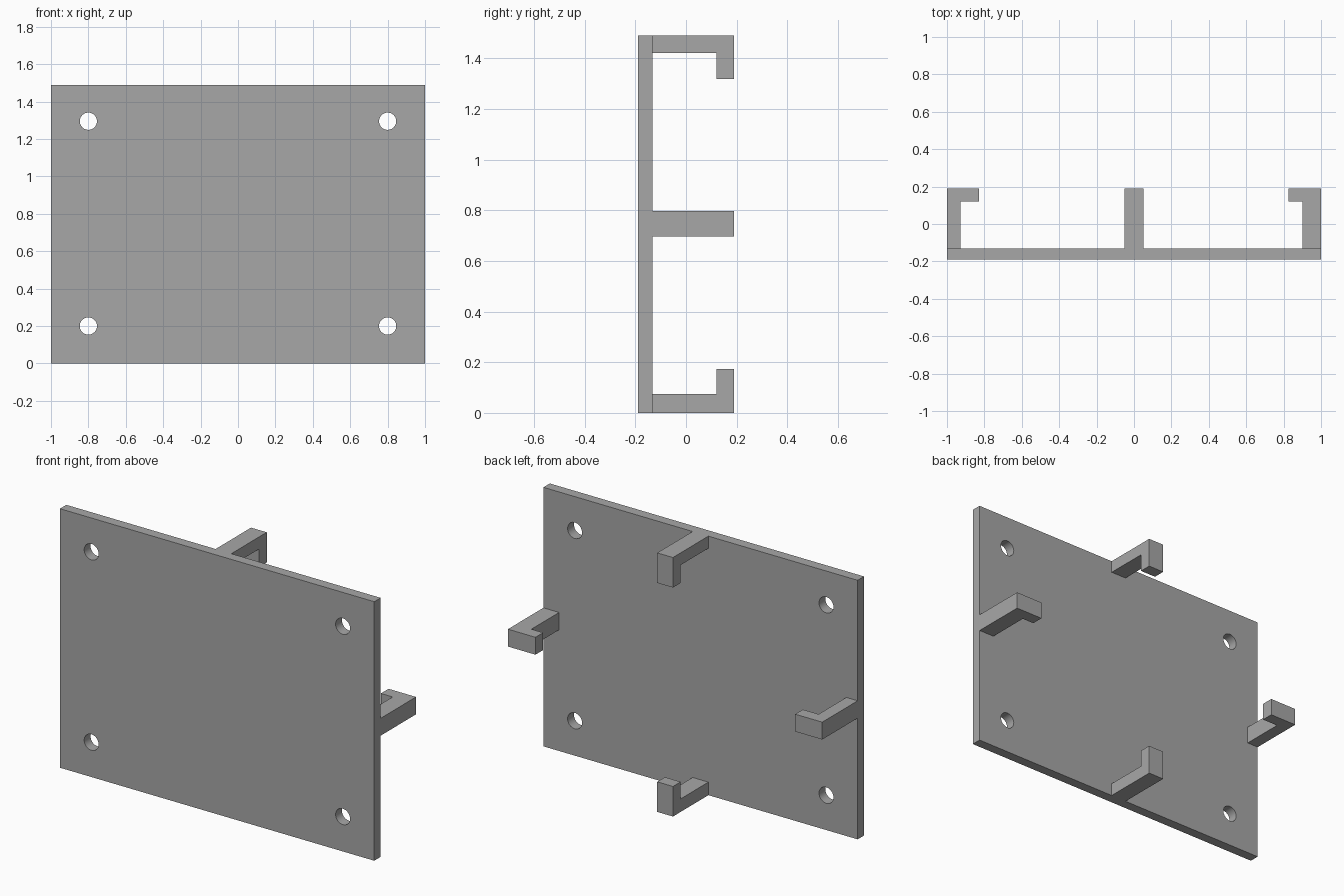
import bpy, bmesh, math
from mathutils import Matrix, Vector

cube = bpy.data.objects.get("Cube")
if cube:
    bpy.data.objects.remove(cube, do_unlink=True)

WIDTH, HEIGHT = 2.0, 1.49
FRONT, PLATE_BACK, BACK = -0.19, -0.132, 0.19
LIP_FRONT = 0.12
MID = 0.747          # height of the side clips
CLIP_HALF = 0.05     # half the width of each clip

GREY = (0.39, 0.39, 0.39, 1)
grey = bpy.data.materials.new("plain grey")
grey.use_nodes = True
grey.diffuse_color = GREY
grey.node_tree.nodes["Principled BSDF"].inputs["Base Color"].default_value = GREY


def make_object(name, bm):
    bmesh.ops.recalc_face_normals(bm, faces=bm.faces)
    mesh = bpy.data.meshes.new(name)
    bm.to_mesh(mesh)
    bm.free()
    mesh.materials.append(grey)
    obj = bpy.data.objects.new(name, mesh)
    bpy.context.collection.objects.link(obj)
    return obj


def clip(name, corner, inward, across, arm, reach):
    """L-shaped clip: profile runs inward from the plate edge, extruded across."""
    profile = [(0, PLATE_BACK), (0, BACK), (reach, BACK),
               (reach, LIP_FRONT), (arm, LIP_FRONT), (arm, PLATE_BACK)]
    corner, inward, across = Vector(corner), Vector(inward), Vector(across)
    bm = bmesh.new()
    verts = [bm.verts.new(corner + inward * d + Vector((0, y, 0)) - across * CLIP_HALF)
             for d, y in profile]
    face = bm.faces.new(verts)
    side = bmesh.ops.extrude_face_region(bm, geom=[face])
    moved = [v for v in side["geom"] if isinstance(v, bmesh.types.BMVert)]
    bmesh.ops.translate(bm, verts=moved, vec=across * CLIP_HALF * 2)
    return make_object(name, bm)


# Back plate
bm = bmesh.new()
bmesh.ops.create_cube(bm, size=1, matrix=Matrix.Translation(
    (0, (FRONT + PLATE_BACK) / 2, HEIGHT / 2))
    @ Matrix.Diagonal((WIDTH, PLATE_BACK - FRONT, HEIGHT, 1)))
plate = make_object("mounting_plate", bm)

# Four screw holes
bm = bmesh.new()
for x in (-0.8, 0.8):
    for z in (0.2, 1.295):
        bmesh.ops.create_cone(
            bm, cap_ends=True, segments=40, radius1=0.046, radius2=0.046, depth=0.3,
            matrix=Matrix.Translation((x, FRONT, z)) @ Matrix.Rotation(math.pi / 2, 4, "X"))
cutter = make_object("hole_cutter", bm)
cutter.hide_render = True

cut = plate.modifiers.new("screw holes", "BOOLEAN")
cut.operation = "DIFFERENCE"
cut.solver = "EXACT"
cut.object = cutter
bpy.ops.object.select_all(action="DESELECT")
bpy.context.view_layer.objects.active = plate
plate.select_set(True)
bpy.ops.object.modifier_apply(modifier=cut.name)
bpy.data.objects.remove(cutter, do_unlink=True)
bpy.ops.object.shade_smooth_by_angle(angle=math.radians(30))

# Clips at the middle of each edge
X, Z = (1, 0, 0), (0, 0, 1)
clip("top_clip", (0, 0, HEIGHT), (0, 0, -1), X, 0.07, 0.173)
clip("bottom_clip", (0, 0, 0), Z, X, 0.075, 0.173)
clip("right_clip", (-1, 0, MID), X, Z, 0.072, 0.172)
clip("left_clip", (1, 0, MID), (-1, 0, 0), Z, 0.1, 0.175)
